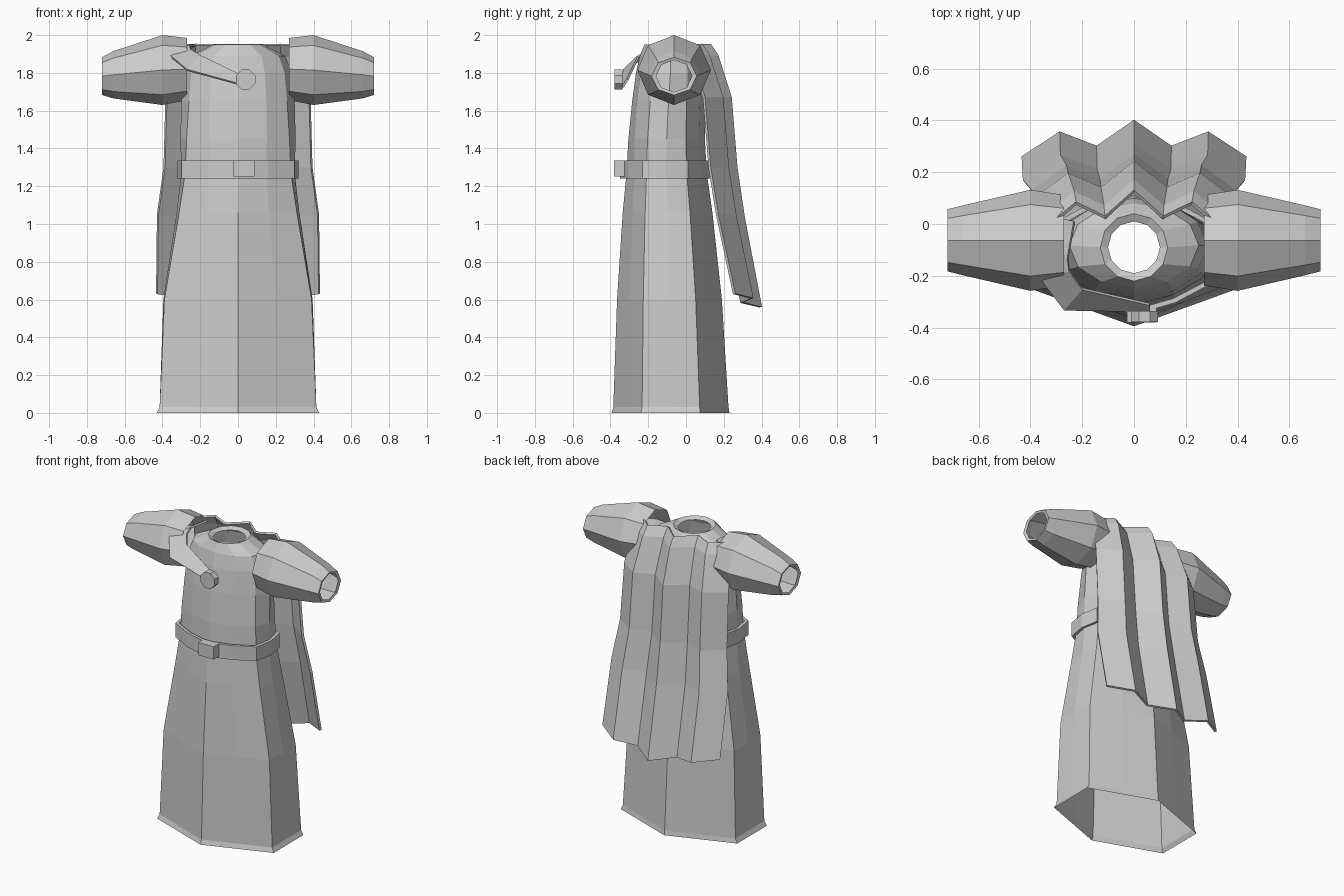
import bpy, bmesh
from math import sin, cos, pi, radians

if "Cube" in bpy.data.objects:
    bpy.data.objects.remove(bpy.data.objects["Cube"])

cloth = bpy.data.materials.new("pale_grey_cloth")
cloth.use_nodes = True
GREY = (0.6, 0.6, 0.6, 1)
cloth.diffuse_color = GREY
cloth.node_tree.nodes["Principled BSDF"].inputs["Base Color"].default_value = GREY


def loft(name, rows, closed=True, thickness=0, offset=0):
    """Skin a list of equally long point rows with quads."""
    bm = bmesh.new()
    grid = [[bm.verts.new(p) for p in row] for row in rows]
    n = len(grid[0])
    for a, b in zip(grid, grid[1:]):
        for i in range(n if closed else n - 1):
            j = (i + 1) % n
            bm.faces.new((a[i], a[j], b[j], b[i]))
    mesh = bpy.data.meshes.new(name)
    bm.to_mesh(mesh)
    bm.free()
    mesh.materials.append(cloth)
    obj = bpy.data.objects.new(name, mesh)
    bpy.context.collection.objects.link(obj)
    if thickness:
        mod = obj.modifiers.new("thickness", "SOLIDIFY")
        mod.thickness = thickness
        mod.offset = offset
    return obj


def robe_ring(z, width, front, back, roundness):
    """Twelve points, from a hexagon (0) to an ellipse (1)."""
    mid, half = (front + back) / 2, (back - front) / 2
    ring = []
    for i in range(12):
        s, c = sin(i * pi / 6), cos(i * pi / 6)
        if i % 6 in (2, 4):
            s *= 1 + (1 / abs(s) - 1) * (1 - roundness)
        elif i % 6 in (1, 5):
            c *= 1 + (0.75 / abs(c) - 1) * (1 - roundness)
        ring.append((s * width, mid - c * half, z))
    return ring


# Robe, open at the hem and the neck
loft("robe", [robe_ring(*r) for r in (
    (0, .43, -.395, .23, 0),
    (.03, .415, -.385, .225, 0),
    (.6, .395, -.365, .19, .1),
    (1.06, .325, -.335, .14, .3),
    (1.27, .3, -.315, .11, .5),
    (1.45, .305, -.305, .1, .8),
    (1.65, .3, -.285, .1, 1),
    (1.8, .285, -.265, .1, 1),
    (1.89, .25, -.245, .08, 1),
    (1.95, .13, -.22, .04, 1),
    (1.935, .1, -.19, .01, 1))])

# Belt
belt = [(1.24, .3), (1.24, .32), (1.335, .32), (1.335, .3)]
loft("belt", [robe_ring(z, w, -.03 - w, w - .19, .5) for z, w in belt])


def block(name, sides, radius, centre, depth, stretch=1, turn=0):
    """Prism along y, for the buckle and the clasp."""
    x, y, z = centre
    rows = []
    for r, dy in ((0, -depth), (radius, -depth), (radius, depth), (0, depth)):
        rows.append([(x + r * stretch * cos(turn + i * 2 * pi / sides), y + dy,
                      z + r * sin(turn + i * 2 * pi / sides)) for i in range(sides)])
    obj = loft(name, rows)
    bm = bmesh.new()
    bm.from_mesh(obj.data)
    bmesh.ops.remove_doubles(bm, verts=bm.verts, dist=0.0001)
    bmesh.ops.recalc_face_normals(bm, faces=bm.faces)
    bm.to_mesh(obj.data)
    bm.free()


block("belt_buckle", 4, .06, (.03, -.35, 1.293), .03, 1.33, pi / 4)
block("cape_clasp", 8, .056, (.04, -.357, 1.765), .022, 1, pi / 8)

# Sleeves, eight-sided and open, with a turned-in cuff
profile = ((.27, .175, .165, 1.82), (.4, .195, .185, 1.815),
           (.66, .135, .125, 1.79), (.72, .12, .1, 1.783), (.715, .095, .085, 1.783))
for side, name in ((1, "left_sleeve"), (-1, "right_sleeve")):
    loft(name, [[(side * x, -.063 + ry * sin(i * side * pi / 4), z + rz * cos(i * pi / 4))
                 for i in range(8)] for x, ry, rz, z in profile])

# Pleated cape: ridges and valleys mirrored about the middle
pleats = (.14, .045, .1, 0, .1, .045, .14)
rows = []
for z, width, y, lift in ((1.95, .335, .125, 0), (1.89, .345, .165, 0),
                          (1.67, .38, .235, 0), (1.3, .39, .265, 0),
                          (1.03, .425, .305, .02), (.56, .43, .395, .07)):
    rows.append([(width * (i / 3 - 1), y - fold, z + lift * abs(i / 3 - 1))
                 for i, fold in enumerate(pleats)])
loft("cape", rows, False, .015)

# Strap from the shoulder to the clasp
loft("cape_strap", [
    [(-.27, .02, 1.92), (-.23, .01, 1.945)],
    [(-.29, -.14, 1.92), (-.255, -.13, 1.945)],
    [(-.36, -.21, 1.89), (-.25, -.18, 1.92)],
    [(-.27, -.33, 1.815), (-.2, -.25, 1.89)],
    [(.06, -.335, 1.725), (.06, -.31, 1.765)]], False, .012)
